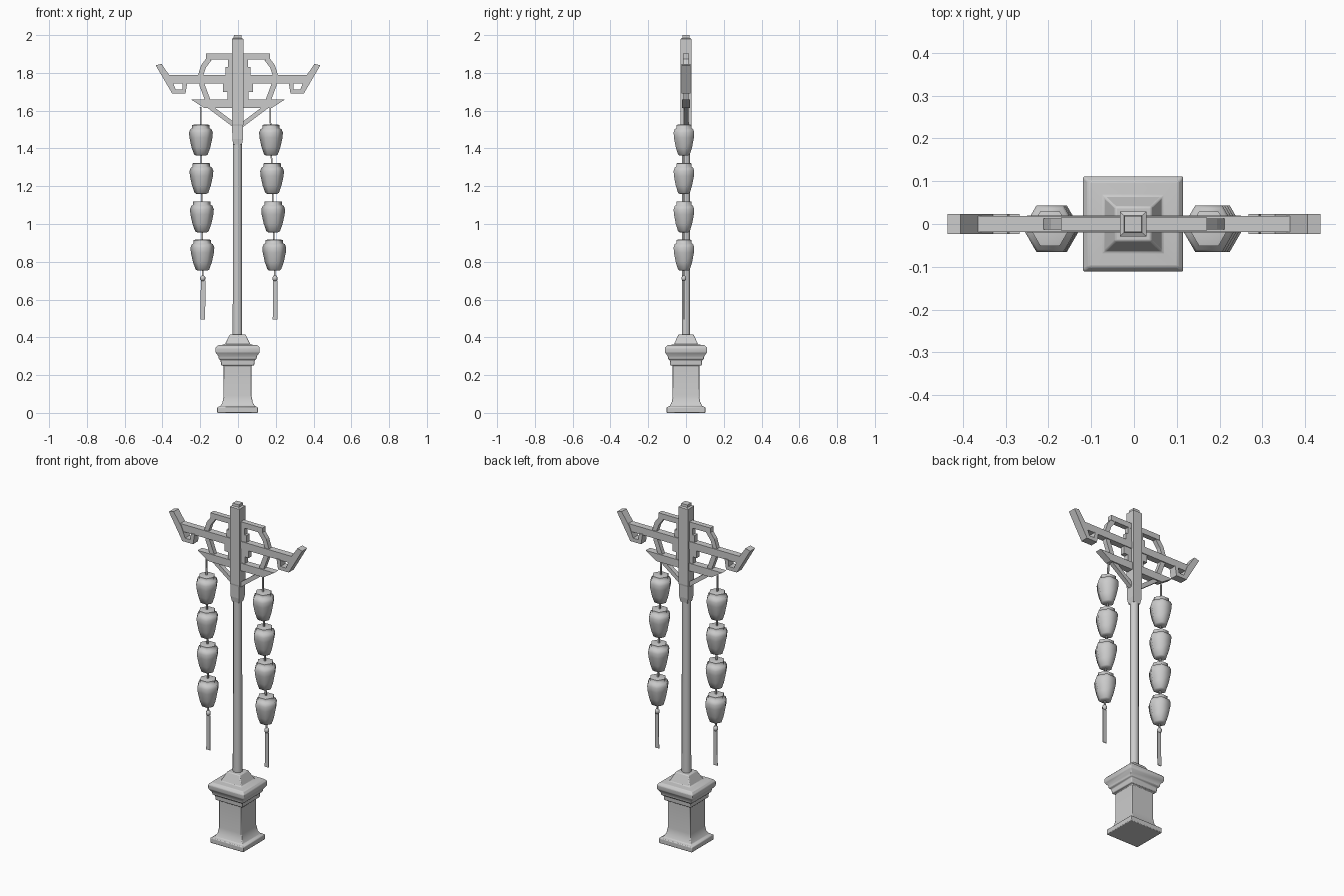
import bpy, math
from mathutils import Vector

cube = bpy.data.objects.get("Cube")
if cube:
    bpy.data.objects.remove(cube, do_unlink=True)

GREY = (0.6, 0.6, 0.6, 1)
grey = bpy.data.materials.new("plain grey")
grey.use_nodes = True
grey.diffuse_color = GREY
grey.node_tree.nodes["Principled BSDF"].inputs["Base Color"].default_value = GREY


def make(name, verts, faces, smooth=None):
    mesh = bpy.data.meshes.new(name)
    mesh.from_pydata(verts, [], faces)
    mesh.materials.append(grey)
    ob = bpy.data.objects.new(name, mesh)
    bpy.context.collection.objects.link(ob)
    if smooth:
        bpy.ops.object.select_all(action='DESELECT')
        ob.select_set(True)
        bpy.context.view_layer.objects.active = ob
        bpy.ops.object.shade_smooth_by_angle(angle=math.radians(smooth))
    return ob


def stack(name, profile, sides, at=(0, 0), turn=0.0, depth=1.0, smooth=None):
    """Loft rings of (radius, z) into a closed solid."""
    verts, faces = [], []
    for r, z in profile:
        for i in range(sides):
            a = 2 * math.pi * i / sides + turn
            verts.append((at[0] + r * math.cos(a), at[1] + r * depth * math.sin(a), z))
    for k in range(len(profile) - 1):
        for i in range(sides):
            j = (i + 1) % sides
            faces.append((k * sides + i, k * sides + j, (k + 1) * sides + j, (k + 1) * sides + i))
    faces.append(tuple(reversed(range(sides))))
    faces.append(tuple(range(len(verts) - sides, len(verts))))
    return make(name, verts, faces, smooth)


def square_stack(name, profile, at=(0, 0), depth=1.0, smooth=None):
    """Like stack, with half widths of a square section."""
    return stack(name, [(h * math.sqrt(2), z) for h, z in profile], 4, at,
                 math.pi / 4, depth, smooth)


def slab(name, outline, half_depth, y=0.0):
    """Extrude a front outline of (x, z) points along y."""
    n = len(outline)
    if sum(outline[i - 1][0] * outline[i][1] - outline[i][0] * outline[i - 1][1] for i in range(n)) < 0:
        outline = outline[::-1]
    verts = [(x, y + s * half_depth, z) for s in (-1, 1) for x, z in outline]
    faces = [tuple(range(n)), tuple(reversed(range(n, 2 * n)))]
    faces += [(i, i + n, (i + 1) % n + n, (i + 1) % n) for i in range(n)]
    return make(name, verts, faces)


def box(name, x0, x1, z0, z1, half_depth, y=0.0):
    return slab(name, [(x0, z0), (x1, z0), (x1, z1), (x0, z1)], half_depth, y)


def bar(name, path, width, half_depth):
    """Bent bar of constant width following (x, z) points."""
    pts = [Vector(p) for p in path]
    left, right = [], []
    for i, p in enumerate(pts):
        d = (pts[min(i + 1, len(pts) - 1)] - pts[max(i - 1, 0)]).normalized()
        off = Vector((-d.y, d.x)) * width / 2
        left.append(tuple(p + off))
        right.append(tuple(p - off))
    return slab(name, left + right[::-1], half_depth)


# Pedestal: plinth, flared body, stepped moulding and sloped cap
pedestal = square_stack("pedestal", [
    (0.108, 0), (0.108, 0.03), (0.092, 0.035), (0.08, 0.055), (0.074, 0.09), (0.074, 0.25),
    (0.088, 0.252), (0.09, 0.28), (0.1, 0.284), (0.102, 0.3), (0.117, 0.32), (0.117, 0.345),
    (0.105, 0.358), (0.068, 0.362), (0.042, 0.415)], at=(-0.002, 0), depth=0.95, smooth=40)
bevel = pedestal.modifiers.new("soft corners", 'BEVEL')
bevel.width = 0.004
bevel.segments = 2
bevel.limit_method = 'ANGLE'

# Pole and square upper post
stack("pole", [(0.027, 0.41), (0.026, 1.43)], 8, at=(-0.003, 0), turn=math.pi / 8,
      depth=0.9, smooth=50)
square_stack("upper_post", [(0.023, 1.42), (0.028, 1.45), (0.029, 1.52), (0.031, 1.53),
                            (0.031, 1.98), (0.021, 1.985), (0.02, 2.0)], at=(-0.002, 0), depth=0.93)

# Horizontal beams
box("main_beam", -0.37, 0.37, 1.745, 1.788, 0.019)
box("top_beam", -0.17, 0.17, 1.87, 1.902, 0.015)
slab("lower_beam", [(-0.25, 1.66), (0.25, 1.66), (0.18, 1.615), (-0.18, 1.615)], 0.02)

# Stepped blocks around the post
for name, half, z0, z1 in (("upper_block", 0.066, 1.785, 1.83), ("top_block", 0.052, 1.83, 1.872),
                           ("middle_block", 0.08, 1.7, 1.748), ("low_block", 0.055, 1.655, 1.7)):
    box(name, -half, half, z0, z1, 0.014)

# Mirrored brackets, braces and upturned wing tips
for side, s in (("right", -1), ("left", 1)):
    slab(side + "_wing_tip", [(s * x, z) for x, z in (
        (0.436, 1.84), (0.405, 1.848), (0.355, 1.775), (0.33, 1.712), (0.295, 1.712),
        (0.292, 1.75), (0.268, 1.75), (0.278, 1.69), (0.348, 1.69))], 0.023)
    bar(side + "_curved_strut", [(s * x, z) for x, z in (
        (0.152, 1.875), (0.182, 1.835), (0.197, 1.79), (0.19, 1.735), (0.158, 1.65))], 0.028, 0.013)
    bar(side + "_brace", [(s * 0.155, 1.625), (s * 0.015, 1.52)], 0.024, 0.013)

# Hanging lantern strings with bead and flat tassel
LANTERN = [(0.026, 0), (0.036, 0.006), (0.05, 0.045), (0.061, 0.095), (0.063, 0.122),
           (0.056, 0.14), (0.046, 0.145), (0.046, 0.162), (0.038, 0.164)]
Y = -0.011
for side, x_top, x_low in (("right", -0.197, -0.188), ("left", 0.173, 0.193)):
    def x_at(z):
        return x_top + (x_low - x_top) * (1.5 - z) / 0.7

    bar(side + "_cord", [(x_at(1.62), 1.62), (x_at(0.7), 0.7)], 0.008, 0.004).location.y = Y
    for i in range(4):
        z = 1.362 - 0.203 * i
        stack(f"{side}_lantern_{i + 1}", [(r, z + h) for r, h in LANTERN], 6,
              at=(x_at(z + 0.08), Y), smooth=65)
    x = x_at(0.7)
    stack(side + "_bead", [(0.006, 0.698), (0.014, 0.706), (0.014, 0.718), (0.006, 0.728)], 6,
          at=(x, Y), smooth=65)
    slab(side + "_tassel", [(x - 0.01, 0.7), (x + 0.014, 0.7), (x + 0.013, 0.495),
                            (x - 0.012, 0.495)], 0.002, Y)
